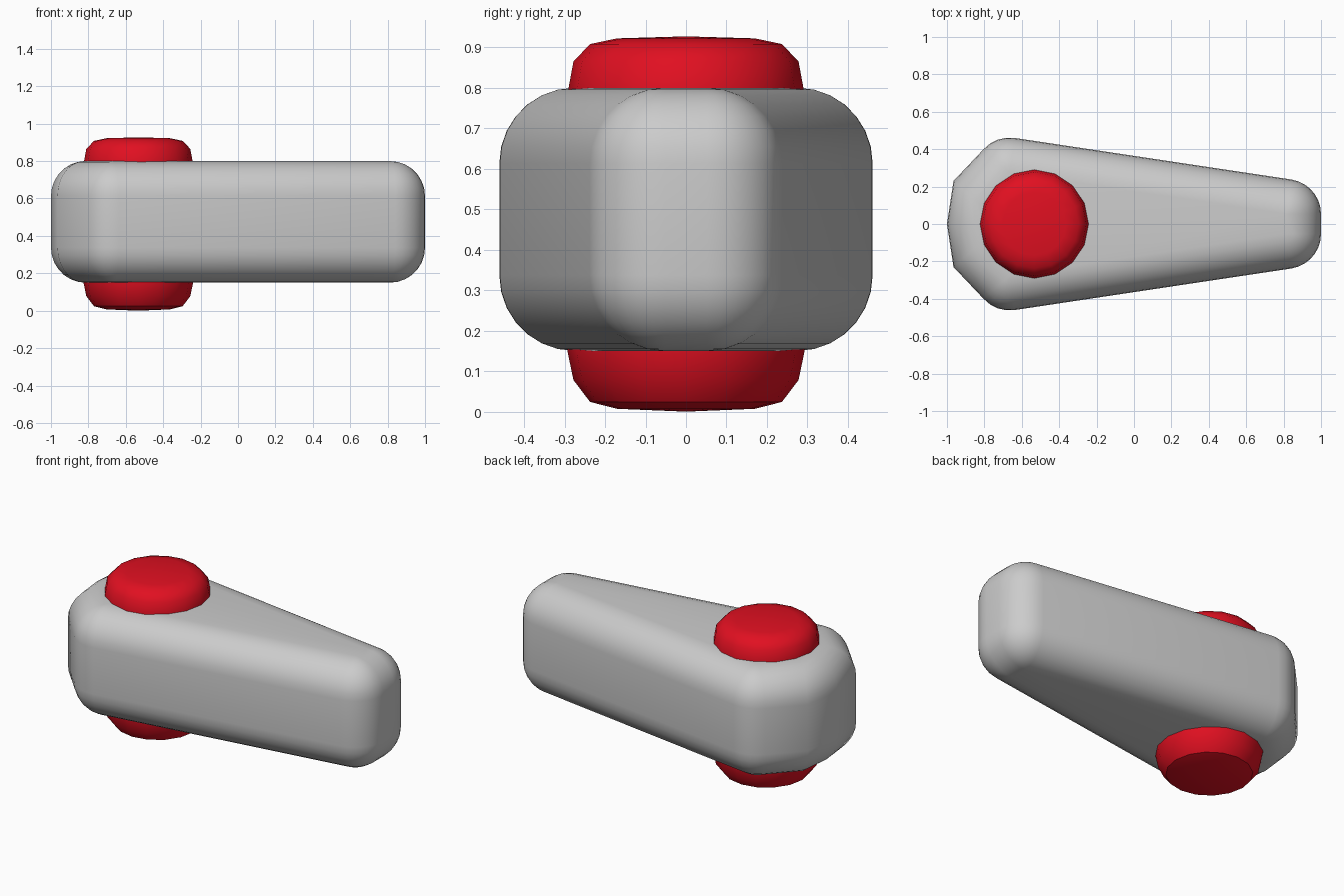
import bpy, bmesh
from math import sin, cos, radians, pi

if "Cube" in bpy.data.objects:
    bpy.data.objects.remove(bpy.data.objects["Cube"])


def make_object(name, rings, poles=None):
    """Skin a stack of equal-length rings, closing the ends flat or to pole points."""
    bm = bmesh.new()
    loops = [[bm.verts.new(p) for p in ring] for ring in rings]
    n = len(loops[0])
    for a, b in zip(loops, loops[1:]):
        for i in range(n):
            j = (i + 1) % n
            bm.faces.new((a[i], a[j], b[j], b[i]))
    for end, loop in enumerate((loops[0], loops[-1])):
        if poles:
            pole = bm.verts.new(poles[end])
            for i in range(n):
                bm.faces.new((loop[i], loop[(i + 1) % n], pole))
        else:
            bm.faces.new(loop)
    bmesh.ops.remove_doubles(bm, verts=bm.verts, dist=1e-5)
    bmesh.ops.recalc_face_normals(bm, faces=bm.faces)
    mesh = bpy.data.meshes.new(name)
    bm.to_mesh(mesh)
    bm.free()
    obj = bpy.data.objects.new(name, mesh)
    bpy.context.collection.objects.link(obj)
    bpy.ops.object.select_all(action='DESELECT')
    obj.select_set(True)
    bpy.context.view_layer.objects.active = obj
    bpy.ops.object.shade_smooth_by_angle(angle=radians(35))
    return obj


# Body outline: (core point, outward offset) pairs for the +y half
R = 0.187


def arc(cx, cy, start, end, steps):
    angles = [radians(start + (end - start) * i / steps) for i in range(steps + 1)]
    return [(cx, cy, R * cos(a), R * sin(a)) for a in angles]


half = (arc(0.813, 0.053, 0, 81.3, 7)
        + arc(-0.665, 0.275, 81.3, 138, 4)
        + [(-0.82, 0.10, -0.145, 0.13)])
outline = (half + [(-0.815, 0, -0.185, 0)]
           + [(x, -y, dx, -dy) for x, y, dx, dy in reversed(half)])

# Tapered body with rounded upper and lower rims
z_low, z_high, steps = 0.15, 0.80, 7
levels = [(z_low + R - R * cos(a), sin(a))
          for a in (pi / 2 * i / steps for i in range(steps + 1))]
levels += [(z_low + z_high - z, s) for z, s in reversed(levels)]
body = make_object("tapered_body",
                   [[(x + dx * s, y + dy * s, z) for x, y, dx, dy in outline]
                    for z, s in levels])

# Pivot pin passing through the wide end, 16 sided with rounded caps
profile = [(0.17, 0.007), (0.237, 0.024), (0.278, 0.078), (0.293, 0.15),
           (0.30, 0.30), (0.30, 0.63), (0.29, 0.80), (0.278, 0.865),
           (0.237, 0.908), (0.17, 0.922)]
px = -0.533
pin = make_object("pivot_pin",
                  [[(px + r * cos(2 * pi * i / 16), r * sin(2 * pi * i / 16), z)
                    for i in range(16)] for r, z in profile],
                  poles=[(px, 0, 0.0), (px, 0, 0.927)])
red = bpy.data.materials.new("red")
red.diffuse_color = (0.75, 0.005, 0.015, 1)
red.use_nodes = True
red.node_tree.nodes["Principled BSDF"].inputs["Base Color"].default_value = red.diffuse_color
pin.data.materials.append(red)
